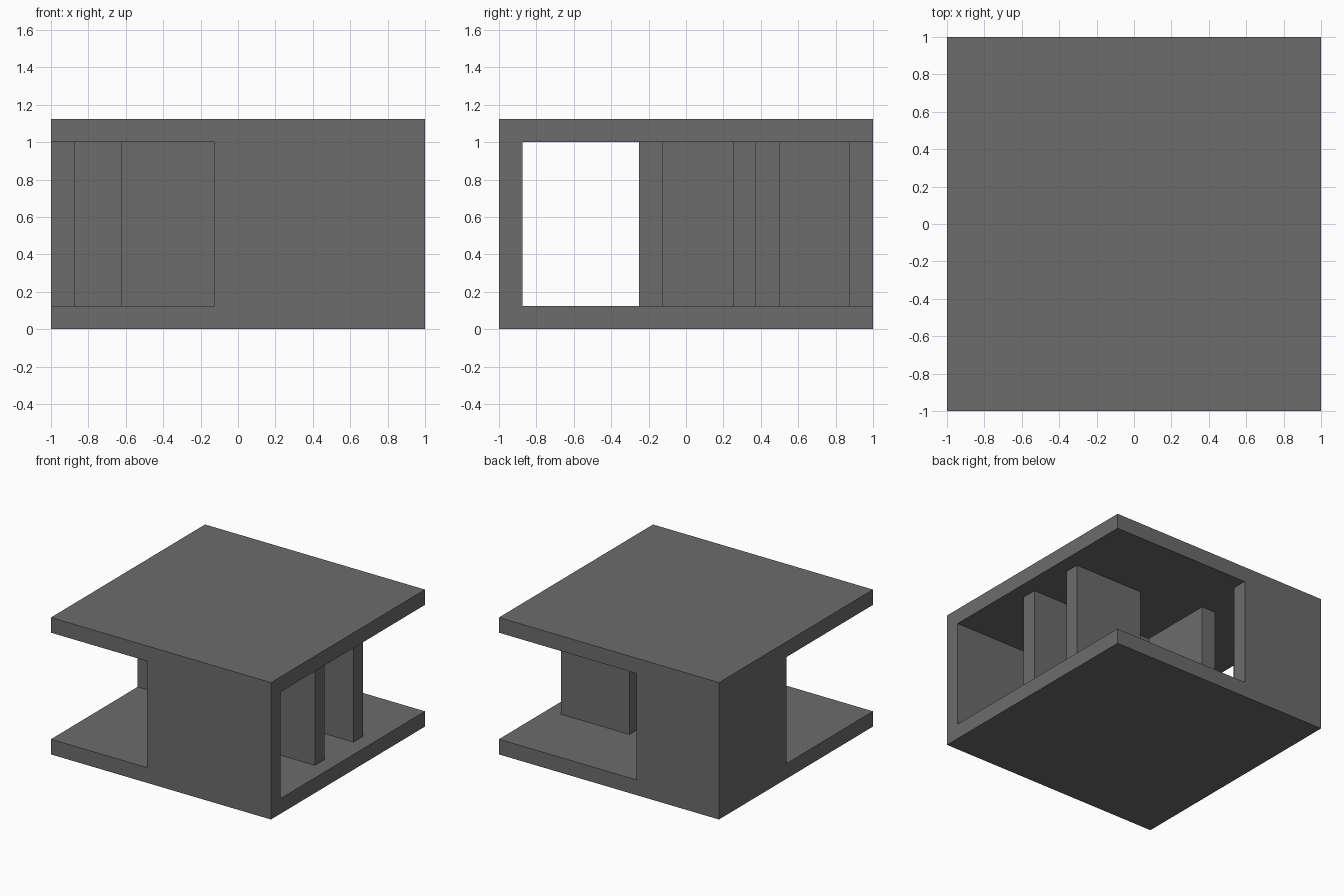
import bpy
import bmesh
from mathutils import Vector

cube = bpy.data.objects.get("Cube")
if cube:
    bpy.data.objects.remove(cube, do_unlink=True)

# One matte grey for the whole model
grey = bpy.data.materials.new("plain_grey")
grey.use_nodes = True
colour = (0.15, 0.15, 0.15, 1.0)
grey.diffuse_color = colour
grey.node_tree.nodes["Principled BSDF"].inputs["Base Color"].default_value = colour

T = 0.125            # thickness of slabs and walls
CEILING = 1.0        # underside of the roof
EDGE = 1.0           # half width of the slabs
INNER = EDGE - T     # inner face of the outer walls


def block(name, x, y, z):
    """Box spanning the given (low, high) ranges."""
    low, high = (Vector(c) for c in zip(x, y, z))
    bm = bmesh.new()
    bmesh.ops.create_cube(bm, size=1)
    bmesh.ops.scale(bm, vec=high - low, verts=bm.verts)
    bmesh.ops.translate(bm, vec=(low + high) / 2, verts=bm.verts)
    mesh = bpy.data.meshes.new(name)
    bm.to_mesh(mesh)
    bm.free()
    mesh.materials.append(grey)
    obj = bpy.data.objects.new(name, mesh)
    bpy.context.collection.objects.link(obj)
    return obj


def wall(name, x, y):
    return block(name, x, y, (T, CEILING))


# Floor and roof slabs
for name, base in (("floor_slab", 0), ("roof_slab", CEILING)):
    block(name, (-EDGE, EDGE), (-EDGE, EDGE), (base, base + T))

# Outer walls: the front one, and two meeting at the back right corner
wall("front_wall", (-0.125, EDGE), (-EDGE, -INNER))
wall("back_wall", (-EDGE, -0.25), (INNER, EDGE))
wall("right_wall", (-EDGE, -INNER), (0.125, INNER))

# Inner partitions
wall("long_partition", (-0.625, INNER), (-0.25, -0.125))
wall("short_partition", (0.25, INNER), (0.25, 0.375))
wall("cross_partition", (-0.375, -0.25), (-0.125, 0.5))
